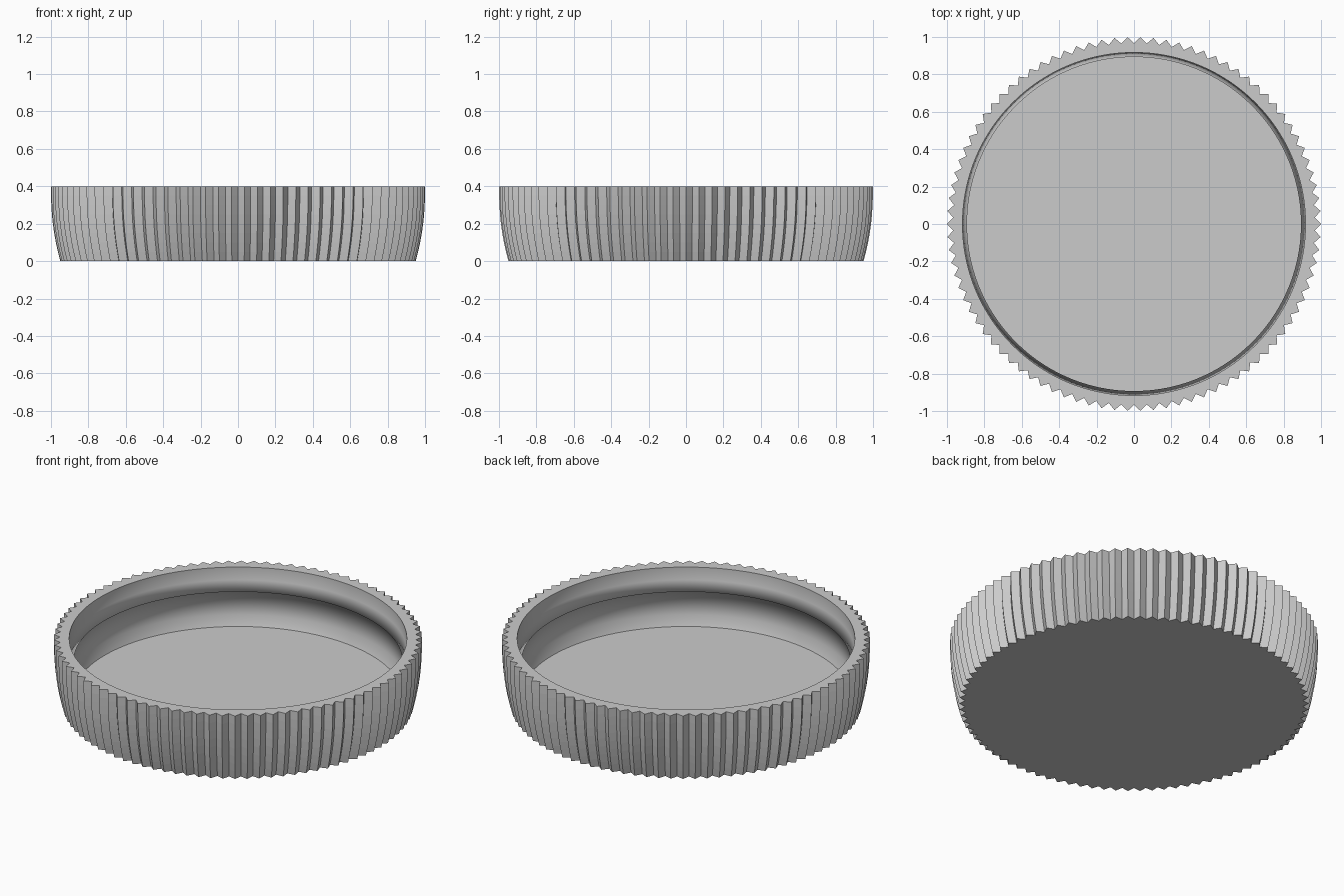
import bpy, bmesh
from math import cos, sin, pi

cube = bpy.data.objects.get("Cube")
if cube:
    bpy.data.objects.remove(cube)

TEETH = 90
STEPS = TEETH * 2
DEPTH = 0.033

# Plain grey plastic
grey = bpy.data.materials.new("grey plastic")
grey.use_nodes = True
colour = (0.6, 0.6, 0.6, 1)
grey.diffuse_color = colour
grey.node_tree.nodes["Principled BSDF"].inputs["Base Color"].default_value = colour

# Profiles as (radius, height): ribbed outside going up, round inside going down
outside = [(0.95, 0), (0.963, 0.05), (0.974, 0.1), (0.983, 0.15), (0.99, 0.2),
           (0.995, 0.25), (0.998, 0.3), (1.0, 0.35), (1.0, 0.4)]
inside = [(0.917, 0.4), (0.917, 0.323), (0.893, 0.263), (0.917, 0.263),
          (0.917, 0.115), (0.893, 0.055)]

bm = bmesh.new()


def ring(radius, z, tooth=0):
    """Circle of vertices, every second one pulled in by the tooth depth."""
    verts = []
    for i in range(STEPS):
        a = 2 * pi * i / STEPS
        r = radius - tooth * (i % 2)
        verts.append(bm.verts.new((r * cos(a), r * sin(a), z)))
    return verts


rings = [ring(r, z, DEPTH) for r, z in outside] + [ring(r, z) for r, z in inside]

# Walls, rim and retaining bead
for k, (low, high) in enumerate(zip(rings, rings[1:])):
    for i in range(STEPS):
        j = (i + 1) % STEPS
        face = bm.faces.new((low[i], low[j], high[j], high[i]))
        face.smooth = k >= len(outside)

# Underside and inner floor
bm.faces.new(rings[0][::-1])
bm.faces.new(rings[-1])

# Hard edges between the inner bands
for edge in bm.edges:
    if len(edge.link_faces) == 2 and edge.calc_face_angle(0) > 0.3:
        edge.smooth = False

mesh = bpy.data.meshes.new("ribbed_cap")
bm.to_mesh(mesh)
bm.free()
mesh.materials.append(grey)
cap = bpy.data.objects.new("ribbed_cap", mesh)
bpy.context.collection.objects.link(cap)
